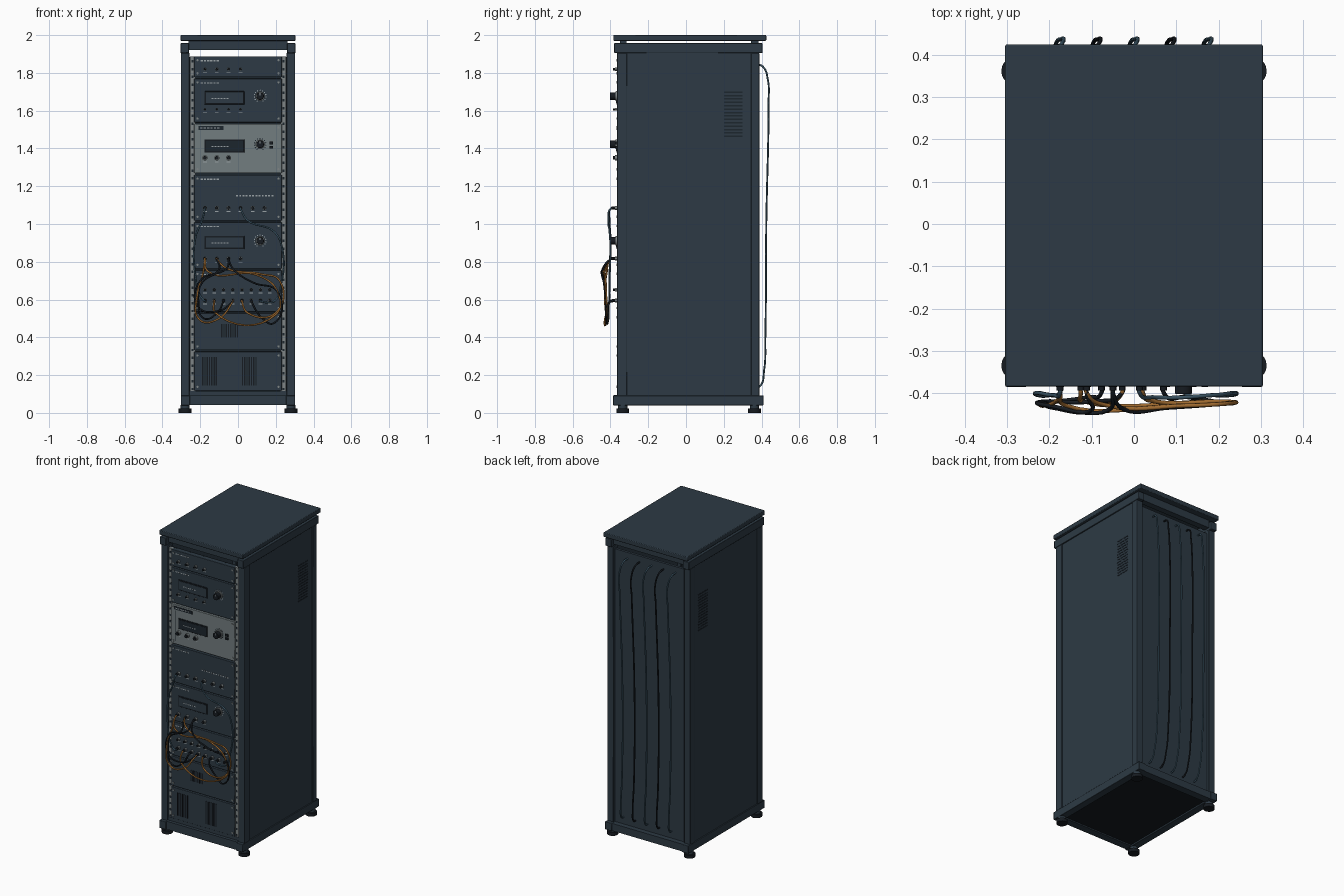
import bpy, bmesh, math
from mathutils import Matrix, Vector

if "Cube" in bpy.data.objects:
    bpy.data.objects.remove(bpy.data.objects["Cube"])


def material(name, *rgb):
    m = bpy.data.materials.new(name)
    m.use_nodes = True
    m.diffuse_color = (*rgb, 1)
    m.node_tree.nodes["Principled BSDF"].inputs["Base Color"].default_value = (*rgb, 1)
    return m


SLATE = material("slate paint", .026, .042, .058)
DARK = material("dark recess", .012, .019, .027)
BLACK = material("black rubber", .008, .011, .015)
GREY = material("grey faceplate", .17, .205, .215)
STEEL = material("rail steel", .21, .235, .24)
PALE = material("pale markings", .32, .36, .38)
ORANGE = material("orange cable", .36, .15, .03)
BLUE = material("blue cable", .045, .095, .135)


def box(x0, x1, y0, y1, z0, z1):
    return ("box", (x0, x1, y0, y1, z0, z1))


def knob(x, z, r, y0, y1, sides=16):
    """Cylinder pointing out of the front, from y0 to y1."""
    return ("cyl", (x, z, r, y0, y1, sides))


def build(name, mat, shapes, bevel=0):
    bm = bmesh.new()
    for kind, p in shapes:
        if kind == "box":
            x0, x1, y0, y1, z0, z1 = p
            mx = Matrix.Translation(((x0 + x1) / 2, (y0 + y1) / 2, (z0 + z1) / 2))
            bmesh.ops.create_cube(bm, size=1, matrix=mx @ Matrix.Diagonal((x1 - x0, y1 - y0, z1 - z0, 1)))
        else:
            x, z, r, y0, y1, sides = p
            mx = Matrix.Translation((x, (y0 + y1) / 2, z)) @ Matrix.Rotation(math.pi / 2, 4, 'X')
            bmesh.ops.create_cone(bm, cap_ends=True, segments=sides, radius1=r, radius2=r,
                                  depth=abs(y1 - y0), matrix=mx)
    me = bpy.data.meshes.new(name)
    bm.to_mesh(me)
    bm.free()
    me.materials.append(mat)
    ob = bpy.data.objects.new(name, me)
    bpy.context.collection.objects.link(ob)
    if bevel:
        mod = ob.modifiers.new("bevel", 'BEVEL')
        mod.width, mod.segments = bevel, 2
    bpy.ops.object.select_all(action='DESELECT')
    ob.select_set(True)
    bpy.context.view_layer.objects.active = ob
    bpy.ops.object.shade_smooth_by_angle()
    return ob


def cable(name, mat, points, radius=.005):
    cu = bpy.data.curves.new(name, 'CURVE')
    cu.dimensions = '3D'
    cu.bevel_depth, cu.bevel_resolution, cu.resolution_u = radius, 2, 8
    cu.use_fill_caps = True
    sp = cu.splines.new('BEZIER')
    sp.bezier_points.add(len(points) - 1)
    for bp, co in zip(sp.bezier_points, points):
        bp.co = co
        bp.handle_left_type = bp.handle_right_type = 'AUTO'
    cu.materials.append(mat)
    bpy.context.collection.objects.link(bpy.data.objects.new(name, cu))


SIDES = (-1, 1)


def mirrored(x0, x1, *rest):
    return [box(x0, x1, *rest), box(-x1, -x0, *rest)]


# Cabinet frame
build("top_slab", SLATE, [box(-.305, .305, -.385, .425, 1.97, 2)], .004)
build("front_top_beam", SLATE, [box(-.262, .262, -.35, -.315, 1.92, 1.972)])
build("rear_top_beam", SLATE, [box(-.262, .262, .345, .385, 1.92, 1.972)])
build("side_top_beams", SLATE, mirrored(.26, .304, -.38, .405, 1.905, 1.957), .003)
build("front_posts", SLATE, mirrored(.257, .303, -.365, -.312, .09, 1.905), .003)
build("rear_posts", SLATE, mirrored(.257, .303, .344, .388, .09, 1.905), .003)
build("side_panels", SLATE, mirrored(.28, .297, -.316, .348, .09, 1.905))
build("rear_panel", SLATE, [box(-.26, .26, .355, .372, .09, 1.885)])
build("base_side_beams", SLATE, mirrored(.255, .303, -.386, .41, .04, .092), .003)
build("base_cross_beams", SLATE, [box(-.26, .26, -.38, -.33, .042, .095),
                                  box(-.26, .26, .355, .405, .042, .09)])
build("base_tray", BLACK, [box(-.26, .26, -.335, .36, .05, .06)])
build("sill_strip", SLATE, [box(-.257, .257, -.36, -.32, .09, .117)])
build("inner_backing", DARK, [box(-.26, .26, -.335, -.325, .1, 1.885)])

# Feet
for sx in SIDES:
    for y, end in ((-.335, "front"), (.362, "rear")):
        for r, z0, z1, what in ((.034, 0, .022, "foot"), (.024, .022, .042, "foot_stem")):
            side = "left" if sx > 0 else "right"
            bpy.ops.mesh.primitive_cylinder_add(vertices=20, radius=r, depth=z1 - z0,
                                                location=(sx * .28, y, (z0 + z1) / 2))
            foot = bpy.context.object
            foot.name = f"{end}_{side}_{what}"
            foot.data.materials.append(BLACK if what == "foot" else SLATE)
            bpy.ops.object.shade_smooth_by_angle()

# Side vents
build("side_vents", DARK, [s for i in range(14)
                           for s in mirrored(.295, .2985, .2, .3, 1.46 + i * .018, 1.468 + i * .018)])

# Mounting rails with square holes
build("mounting_rails", STEEL, mirrored(.226, .254, -.357, -.34, .1, 1.888))
build("rail_holes", DARK, [s for i in range(43)
                           for s in mirrored(.235, .247, -.3585, -.356, .12 + i * .0413, .133 + i * .0413)])

# Equipment faceplates, bottom and top height of each from the top down
F = -.364
UNITS = [(1.778, 1.887), (1.538, 1.77), (1.27, 1.53), (1.018, 1.26),
         (.764, 1.01), (.535, .756), (.332, .527), (.118, .324)]
screws, titles = [], []
for i, (z0, z1) in enumerate(UNITS):
    build(f"faceplate_{i + 1}", GREY if i == 2 else SLATE, [box(-.232, .232, F, -.335, z0, z1)], .002)
    for x in (-.215, .215):
        for z in (z0 + .02, z1 - .02):
            screws.append(knob(x, z, .006, F - .004, F, 8))
    if i not in (2, 6, 7):
        titles += [box(-.215 + k * .017, -.203 + k * .017, F - .001, F, z1 - .026, z1 - .02) for k in range(1, 7)]
build("screws", STEEL, screws)
build("title_marks", PALE, titles)
build("title_strip", DARK, [box(-.208, -.078, F - .003, F, 1.498, 1.518)])
build("title_strip_marks", PALE, [box(-.2 + k * .018, -.188 + k * .018, F - .004, F - .002, 1.505, 1.511)
                                  for k in range(6)])
build("grey_plate_seams", DARK, mirrored(.2, .2015, F - .001, F, 1.29, 1.49))

# Displays and rotary knobs
for i, zc in enumerate((1.668, 1.413, .902), 1):
    build(f"display_bezel_{i}", BLACK, [box(-.178, .034, F - .005, F, zc - .035, zc + .035)], .003)
    build(f"display_screen_{i}", SLATE if i != 2 else DARK,
          [box(-.17, .026, F - .0065, F - .004, zc - .027, zc + .027)])
    build(f"display_marks_{i}", PALE, [box(-.14 + k * .016, -.13 + k * .016, F - .0075, F - .006, zc - .006, zc)
                                       for k in range(6)])
    kz = zc + .009
    ring = [(.117 + .031 * math.cos(a), kz + .031 * math.sin(a))
            for a in (math.radians(-60 + 25 * k) for k in range(13))]
    build(f"dial_ticks_{i}", DARK if i == 2 else PALE, [knob(x, z, .0035, F - .002, F, 6) for x, z in ring])
    build(f"dial_collar_{i}", STEEL, [knob(.117, kz, .025, F - .008, F, 24)])
    build(f"dial_knob_{i}", BLACK, [knob(.117, kz, .02, F - .038, F, 24)], .002)
    build(f"dial_pointer_{i}", PALE, [box(.115, .119, F - .039, F - .037, kz + .004, kz + .018)])
build("small_buttons", BLACK, [box(.166, .186, F - .008, F, z, z + .014) for z in (1.4, 1.422)])

# Connector rows: steel collar, dark core and a pale mark underneath
X4 = [-.175, -.112, -.05, .013]
X8 = [-.175 + k * .049 for k in range(8)]
ROWS = [("top", 1.82, X4, .009), ("upper", 1.607, X4, .007), ("grey", 1.35, X4[:3], .014),
        ("middle", 1.085, X4 + [.078, .14], .011), ("lower", .817, X4, .011),
        ("patch_upper", .652, X8, .009), ("patch_lower", .595, X8, .011)]
for name, z, xs, r in ROWS:
    build(f"{name}_connector_collars", STEEL, [knob(x, z, r, F - .012, F, 12) for x in xs])
    build(f"{name}_connector_cores", BLACK, [knob(x, z, r * .7, F - .022, F, 12) for x in xs])
    build(f"{name}_connector_marks", PALE, [box(x - .01, x + .01, F - .001, F, z - r - .01, z - r - .006) for x in xs])
build("indicator_lights", PALE, [box(-.01 + k * .017, k * .017, F - .002, F, 1.146, 1.153) for k in range(12)])

# Slotted vents on the lower plates
build("lower_vents", BLACK, [box(x + k * .012, x + .007 + k * .012, F - .0015, F, z0, z1)
                             for x, z0, z1, n in ((-.19, .145, .295, 7), (.02, .145, .295, 7), (-.09, .4, .47, 8))
                             for k in range(n)])

# Front patch cables: plug, loose loop, plug
PATCHES = [
    ("orange_cable_1", ORANGE, (X4[0], .817), [(-.185, .74, -.42), (-.215, .63, -.43), (-.2, .49, -.42), (-.1, .5, -.42)], (X8[3], .595)),
    ("orange_cable_2", ORANGE, (X4[1], .817), [(-.06, .765, -.43), (.12, .735, -.43), (.22, .7, -.425), (.2, .53, -.42), (.05, .53, -.42)], (X8[4], .595)),
    ("orange_cable_3", ORANGE, (X4[0], .817), [(-.16, .75, -.43), (.1, .73, -.43), (.21, .64, -.425), (.2, .52, -.42), (-.12, .53, -.42)], (X8[1], .595)),
    ("black_cable_1", BLACK, (X4[1], .817), [(-.1, .76, -.44), (-.19, .69, -.435), (-.21, .6, -.425), (-.18, .5, -.42), (-.11, .53, -.41)], (X8[2], .595)),
    ("black_cable_2", BLACK, (X4[2], .817), [(-.06, .765, -.44), (-.2, .7, -.43), (-.21, .56, -.42), (-.1, .54, -.42)], (X8[3], .595)),
    ("black_cable_3", BLACK, (X4[2], .817), [(-.02, .755, -.44), (.08, .69, -.435), (.21, .64, -.425), (.19, .475, -.42), (.13, .5, -.41)], (X8[5], .595)),
    ("blue_cable_1", BLUE, (X4[0], 1.085), [(-.19, 1.02, -.405), (-.225, .93, -.4), (-.225, .72, -.405), (-.2, .62, -.405)], (X8[0], .595)),
    ("blue_cable_2", BLUE, (X4[3], 1.085), [(.05, 1.02, -.41), (.19, .96, -.405), (.232, .88, -.4), (.228, .68, -.405), (.19, .59, -.405)], (X8[6], .595)),
]
plugs = []
for name, mat, (xa, za), mid, (xb, zb) in PATCHES:
    cable(name, mat, [(xa, F - .01, za), (xa, F - .035, za - .004)] + [(x, y, z) for x, z, y in mid]
          + [(xb, F - .035, zb - .004), (xb, F - .01, zb)])
    plugs += [knob(xa, za, .008, F - .03, F, 12), knob(xb, zb, .008, F - .03, F, 12)]
build("cable_plugs", BLACK, plugs)

# Long rear cables
for i in range(5):
    x = -.185 + i * .0875
    cable(f"rear_cable_{i + 1}", BLACK if i % 2 else BLUE,
          [(x, .37, 1.845), (x + .006, .405, 1.835), (x + .018, .434, 1.76), (x + .012, .437, 1.64),
           (x, .425, 1), (x + .008, .42, .4), (x + .02, .414, .23), (x + .03, .39, .14), (x + .03, .37, .135)])
